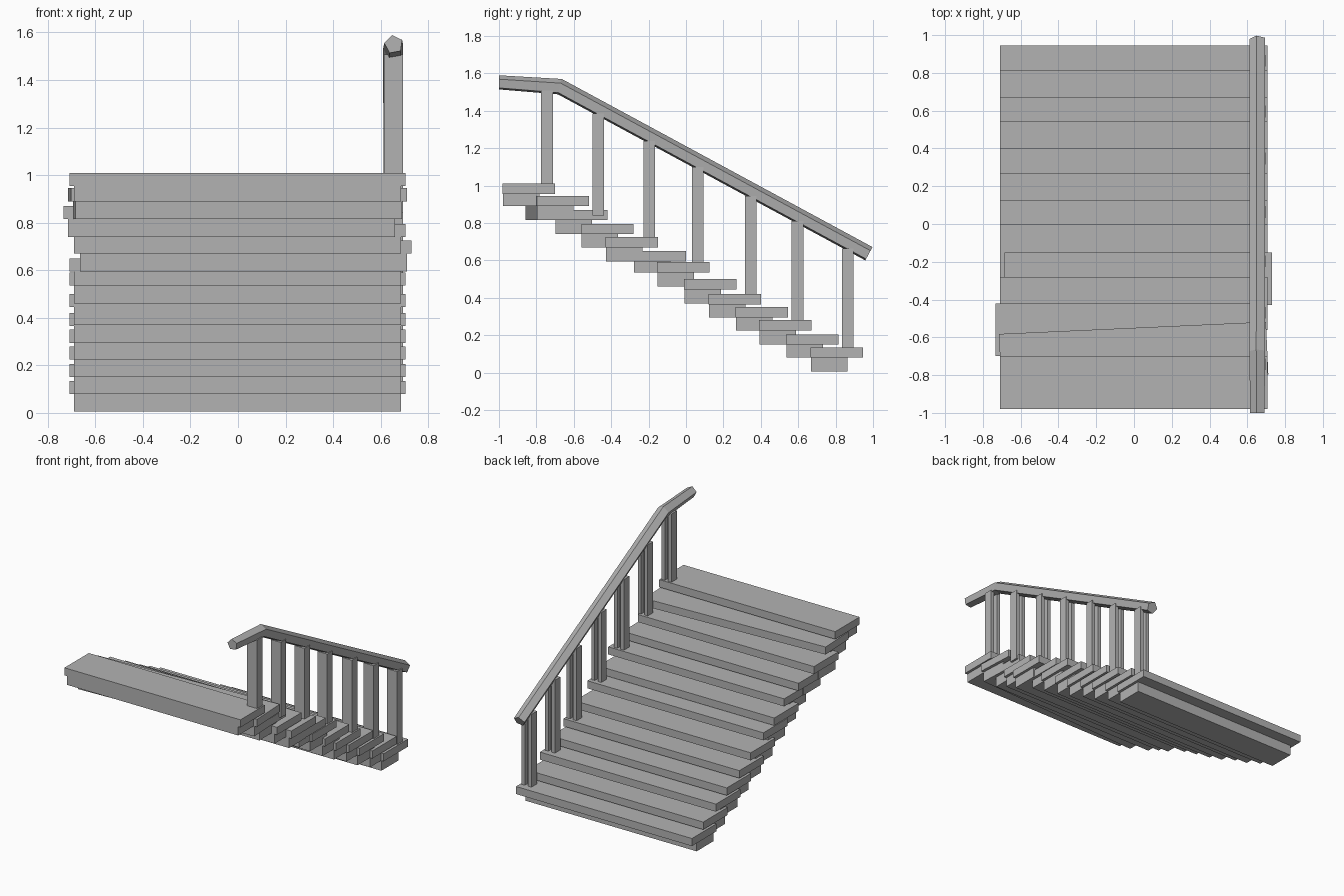
import bpy
import bmesh
import math
from mathutils import Vector, Matrix

cube = bpy.data.objects.get("Cube")
if cube:
    bpy.data.objects.remove(cube, do_unlink=True)

grey = bpy.data.materials.new("plain grey")
grey.use_nodes = True
grey.diffuse_color = (0.45, 0.45, 0.45, 1)
grey.node_tree.nodes["Principled BSDF"].inputs["Base Color"].default_value = grey.diffuse_color


def finish(name, bm):
    bmesh.ops.recalc_face_normals(bm, faces=bm.faces)
    mesh = bpy.data.meshes.new(name)
    bm.to_mesh(mesh)
    bm.free()
    mesh.materials.append(grey)
    obj = bpy.data.objects.new(name, mesh)
    bpy.context.collection.objects.link(obj)
    return obj


def box(name, size, centre, turn=0):
    bm = bmesh.new()
    bmesh.ops.create_cube(bm, size=1)
    bm.transform(Matrix.Translation(centre) @ Matrix.Rotation(turn, 4, "Z")
                 @ Matrix.Diagonal((*size, 1)))
    return finish(name, bm)


def loft(name, rings):
    """Join matching rings of points and cap both ends."""
    bm = bmesh.new()
    loops = [[bm.verts.new(p) for p in ring] for ring in rings]
    n = len(loops[0])
    for a, b in zip(loops, loops[1:]):
        for i in range(n):
            j = (i + 1) % n
            bm.faces.new((a[i], a[j], b[j], b[i]))
    bm.faces.new(loops[0])
    bm.faces.new(loops[-1])
    return finish(name, bm)


# Stairs: front y and top z of each tread, highest first
steps = [(-0.98, 1.01), (-0.83, 0.945), (-0.70, 0.87), (-0.56, 0.795), (-0.43, 0.725),
         (-0.28, 0.65), (-0.155, 0.59), (-0.01, 0.50), (0.12, 0.42), (0.265, 0.35),
         (0.39, 0.28), (0.535, 0.205), (0.665, 0.135)]
shift = {2: -0.025, 4: 0.025}   # boards slipped sideways
twist = {1: math.radians(2.6)}  # board knocked askew
for i, (y, z) in enumerate(steps):
    x, turn = shift.get(i, 0) - 0.002, twist.get(i, 0)
    low = steps[i + 1][1] - 0.055 if i + 1 < len(steps) else 0
    low = max(low, z - 0.13)
    box(f"tread_{i + 1}", (1.415, 0.28, 0.055), (x, y + 0.14, z - 0.0275), turn)
    box(f"riser_{i + 1}", (1.375, 0.195, z - 0.055 - low),
        (x, y + 0.10, (z - 0.055 + low) / 2), turn)

# Five-sided handrail with a bend near the top
RAIL_X = 0.655
bend, foot = Vector((RAIL_X, -0.675, 1.527)), Vector((RAIL_X, 0.977, 0.634))


def rail_ring(centre, radius, tilt):
    up = Vector((0, math.sin(tilt), math.cos(tilt)))
    angles = [math.radians(100 + 72 * k) for k in range(5)]
    return [centre + Vector((radius * math.cos(a), 0, 0)) + up * radius * math.sin(a)
            for a in angles]


slope = math.atan2(bend.z - foot.z, foot.y - bend.y)
loft("handrail", [rail_ring(Vector((RAIL_X, -1, 1.55)), 0.04, 0),
                  rail_ring(bend, 0.045, slope / 2),
                  rail_ring(foot, 0.043, slope)])

# Posts: channel section with the groove facing the back
half = [(0.04, -0.031), (0.04, 0.031), (0.013, 0.031), (0.013, 0.0)]
section = half + [(-x, y) for x, y in reversed(half)]
for i, y in enumerate((-0.743, -0.47, -0.197, 0.063, 0.347, 0.596, 0.865)):
    base = steps[i * 2][1] - 0.03
    top = bend.z - math.tan(slope) * (y - bend.y) - 0.03
    top = min(top, bend.z - 0.02)
    loft(f"post_{i + 1}", [[(RAIL_X + px, y + py, z) for px, py in section]
                           for z in (base, top)])
